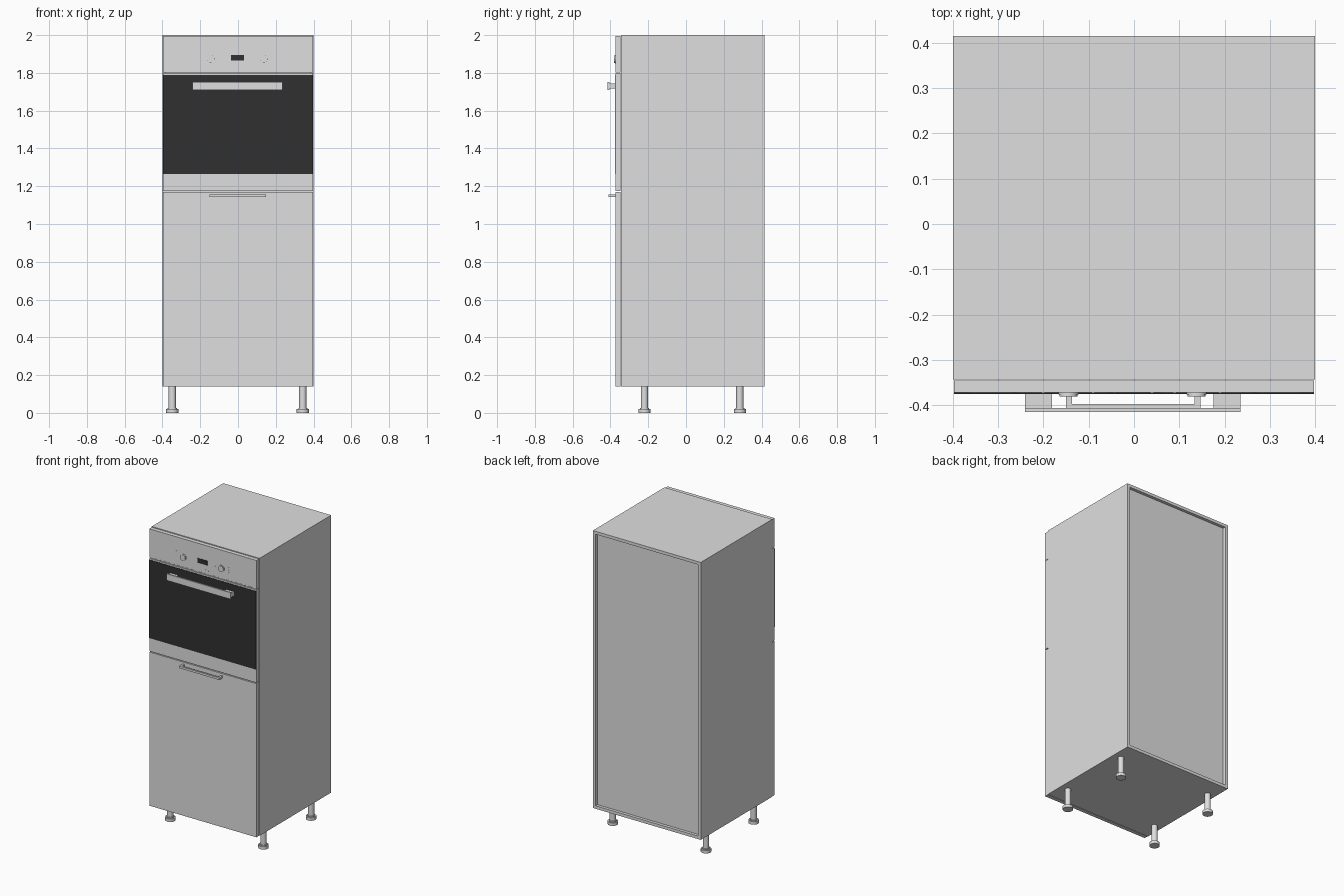
import bpy, math

if "Cube" in bpy.data.objects:
    bpy.data.objects.remove(bpy.data.objects["Cube"])


def material(name, value):
    m = bpy.data.materials.new(name)
    m.diffuse_color = (value, value, value, 1)
    m.use_nodes = True
    m.node_tree.nodes["Principled BSDF"].inputs["Base Color"].default_value = m.diffuse_color
    return m


grey = material("light grey", 0.74)
black = material("black glass", 0.03)


def box(name, x0, x1, y0, y1, z0, z1, mat=grey, bevel=0):
    bpy.ops.mesh.primitive_cube_add(size=1, location=((x0 + x1) / 2, (y0 + y1) / 2, (z0 + z1) / 2))
    o = bpy.context.object
    o.name = name
    o.scale = (x1 - x0, y1 - y0, z1 - z0)
    bpy.ops.object.transform_apply(location=False, rotation=False, scale=True)
    o.data.materials.append(mat)
    if bevel:
        b = o.modifiers.new("bevel", 'BEVEL')
        b.width = bevel
        b.segments = 1
    return o


def cylinder(name, loc, r, depth, along_y=False, sides=32):
    bpy.ops.mesh.primitive_cylinder_add(vertices=sides, radius=r, depth=depth, location=loc,
                                        rotation=(math.pi / 2 if along_y else 0, 0, 0))
    o = bpy.context.object
    o.name = name
    o.data.materials.append(grey)
    bpy.ops.object.shade_smooth_by_angle()
    return o


# Carcass: side, top and bottom boards with a recessed back panel
CF, CB, Z0, T = -0.343, 0.415, 0.14, 0.02
box("left_side", -0.4, -0.4 + T, CF, CB, Z0, 2.0)
box("right_side", 0.4 - T, 0.4, CF, CB, Z0, 2.0)
box("top_board", -0.4 + T, 0.4 - T, CF, CB, 2.0 - T, 2.0)
box("bottom_board", -0.4 + T, 0.4 - T, CF, CB, Z0, Z0 + T)
box("oven_shelf", -0.4 + T, 0.4 - T, CF, CB - 0.03, 1.16, 1.18)
box("back_panel", -0.4 + T, 0.4 - T, CB - 0.03, CB - 0.02, Z0 + T, 2.0 - T)

# Front: cupboard door, oven door and control panel, with thin gaps between
W, F, B = 0.397, -0.372, -0.346
box("cupboard_door", -W, W, F, B, Z0, 1.170)
box("oven_door", -W, W, F, B, 1.176, 1.799)
box("control_panel", -W, W, F, B, 1.803, 1.996)
box("oven_glass", -W, W, F - 0.003, F, 1.265, 1.789, black)

# Vent slots above the oven door
for i in range(7):
    x = -0.318 + i * 0.106
    box("vent_slot", x - 0.045, x + 0.045, F - 0.001, F, 1.803, 1.808)

# Display, knobs and small indicator studs
box("display", -0.037, 0.033, F - 0.003, F, 1.866, 1.896, black)
for x in (-0.145, 0.138):
    cylinder("knob_base", (x, F - 0.002, 1.873), 0.022, 0.004, True)
    cylinder("knob", (x, F - 0.005, 1.873), 0.020, 0.008, True)
for x, z in ((-0.20, 1.90), (-0.09, 1.873), (0.02, 1.83), (0.04, 1.83),
             (0.09, 1.873), (0.19, 1.89), (0.19, 1.873), (0.19, 1.856)):
    cylinder("indicator", (x, F - 0.001, z), 0.004, 0.002, True, 12)

# Oven handle: wide flat bar on two posts
box("oven_handle_bar", -0.241, 0.235, -0.415, -0.406, 1.709, 1.753)
for x in (-0.241, 0.175):
    box("oven_handle_post", x, x + 0.06, -0.406, F - 0.002, 1.718, 1.744)

# Cupboard handle: slim bar with two legs
box("door_handle_bar", -0.150, 0.147, -0.409, -0.397, 1.142, 1.156)
for x in (-0.150, 0.134):
    box("door_handle_leg", x, x + 0.013, -0.397, F, 1.142, 1.156)

# Four legs with round feet
for x in (-0.348, 0.343):
    for y in (-0.22, 0.285):
        cylinder("leg", (x, y, 0.08), 0.019, 0.12)
        cylinder("foot", (x, y, 0.010), 0.032, 0.020)
        cylinder("foot_collar", (x, y, 0.022), 0.024, 0.008)
